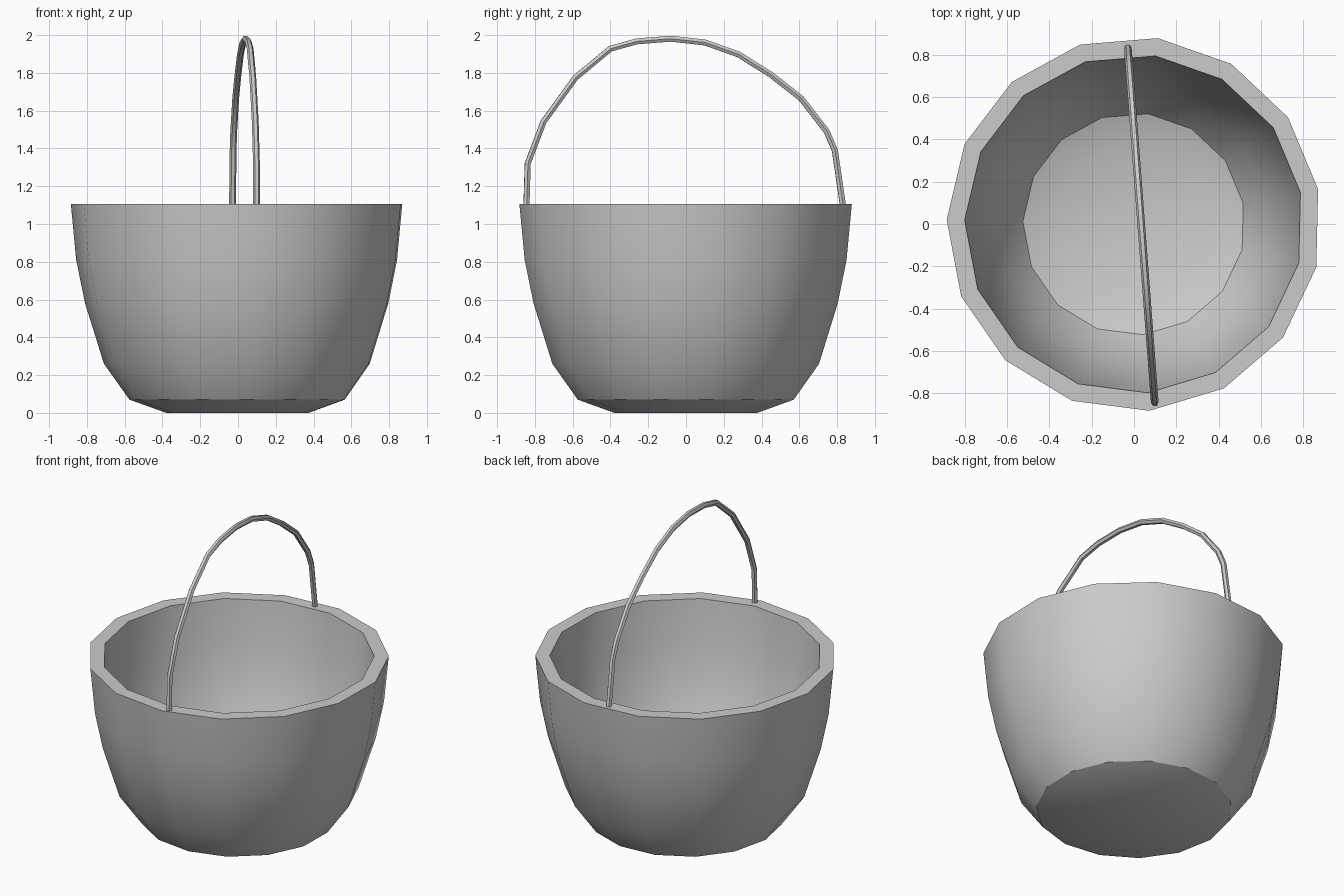
import bpy, bmesh, math

if "Cube" in bpy.data.objects:
    bpy.data.objects.remove(bpy.data.objects["Cube"])

SIDES = 15
START = math.radians(10.7)

# Wall section (radius, height): outside from the base up, over the rim, down inside
PROFILE = [(0.38, 0.0), (0.575, 0.07), (0.71, 0.26), (0.81, 0.58), (0.857, 0.81), (0.885, 1.105),
           (0.80, 1.105), (0.773, 0.82), (0.73, 0.61), (0.64, 0.31), (0.525, 0.145), (0.36, 0.085)]


def smooth(obj, degrees):
    bpy.ops.object.select_all(action='DESELECT')
    obj.select_set(True)
    bpy.context.view_layer.objects.active = obj
    bpy.ops.object.shade_smooth_by_angle(angle=math.radians(degrees))


def lathe(name, profile):
    bm = bmesh.new()
    rings = []
    for r, z in profile:
        angles = [START + math.tau * i / SIDES for i in range(SIDES)]
        rings.append([bm.verts.new((r * math.cos(a), r * math.sin(a), z)) for a in angles])
    for low, high in zip(rings, rings[1:]):
        for i in range(SIDES):
            j = (i + 1) % SIDES
            bm.faces.new((low[i], low[j], high[j], high[i]))
    bm.faces.new(rings[0][::-1])
    bm.faces.new(rings[-1])
    mesh = bpy.data.meshes.new(name)
    bm.to_mesh(mesh)
    bm.free()
    obj = bpy.data.objects.new(name, mesh)
    bpy.context.collection.objects.link(obj)
    return obj


# Bucket body
smooth(lathe("bucket_body", PROFILE), 30)

# Wire handle: slightly uneven arch (y, z) in a plane turned a little about z
ARCH = [(-0.845, 1.09), (-0.838, 1.32), (-0.755, 1.54), (-0.585, 1.775), (-0.40, 1.928),
        (-0.26, 1.967), (-0.08, 1.981), (0.10, 1.961), (0.28, 1.897), (0.45, 1.79),
        (0.61, 1.665), (0.745, 1.49), (0.788, 1.39), (0.832, 1.09)]
curve = bpy.data.curves.new("handle", 'CURVE')
curve.dimensions = '3D'
curve.bevel_depth = 0.018
curve.bevel_resolution = 1
curve.use_fill_caps = True
spline = curve.splines.new('POLY')
spline.points.add(len(ARCH) - 1)
for point, (y, z) in zip(spline.points, ARCH):
    point.co = (0.034 - 0.076 * y, y, z, 1)
handle = bpy.data.objects.new("handle", curve)
bpy.context.collection.objects.link(handle)
bpy.ops.object.select_all(action='DESELECT')
handle.select_set(True)
bpy.context.view_layer.objects.active = handle
bpy.ops.object.convert(target='MESH')
smooth(bpy.context.view_layer.objects.active, 30)
